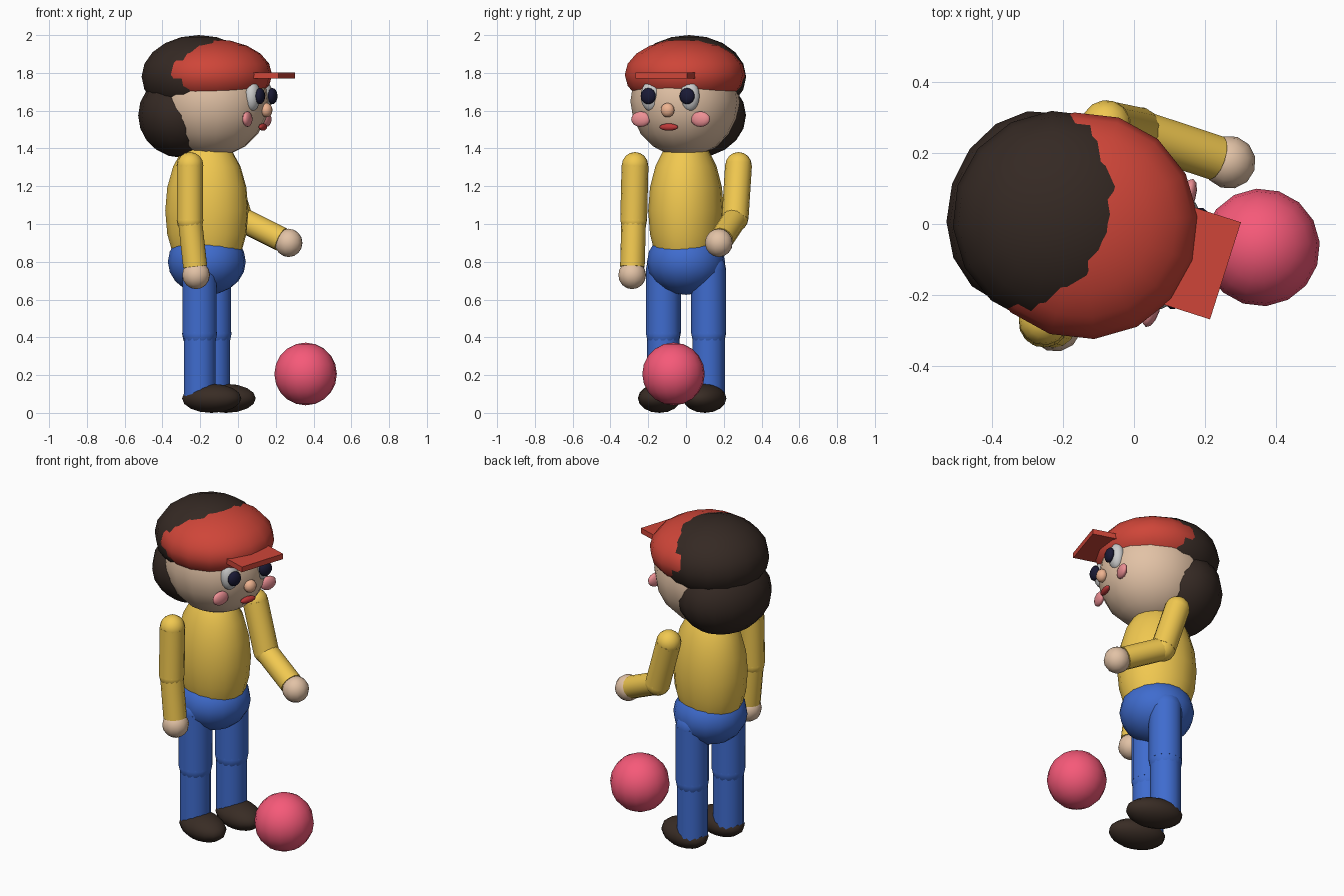
import bpy
from math import radians
from mathutils import Vector, Matrix

if "Cube" in bpy.data.objects:
    bpy.data.objects.remove(bpy.data.objects["Cube"])

TURN = Matrix.Rotation(radians(-17.7), 4, 'Z')   # the figure looks along +x, turned a little to the front
HEAD = Vector((-0.14, -0.005, 0))
BODY = Vector((-0.165, 0, 0))


def material(name, rgb):
    m = bpy.data.materials.new(name)
    m.diffuse_color = (*rgb, 1)
    m.use_nodes = True
    m.node_tree.nodes["Principled BSDF"].inputs["Base Color"].default_value = m.diffuse_color
    return m


SKIN = material("skin", (0.76, 0.54, 0.38))
HAIR = material("hair", (0.035, 0.022, 0.017))
RED = material("red_cloth", (0.62, 0.06, 0.04))
YELLOW = material("yellow_cloth", (0.88, 0.58, 0.08))
BLUE = material("blue_cloth", (0.05, 0.15, 0.62))
SHOE = material("shoe_leather", (0.04, 0.025, 0.018))
WHITE = material("eye_white", (0.8, 0.8, 0.8))
DARK = material("pupil_dark", (0.01, 0.01, 0.035))
NOSE = material("nose_skin", (0.85, 0.45, 0.28))
CHEEK = material("cheek_pink", (0.85, 0.28, 0.30))
LIP = material("lip_red", (0.5, 0.04, 0.04))
PINK = material("ball_pink", (0.92, 0.10, 0.19))


def finish(name, mat):
    ob = bpy.context.object
    ob.name = name
    ob.data.materials.append(mat)
    return ob


def ball(name, loc, radii, mat, seg=16, rings=10, turn=TURN):
    """Smooth ellipsoid at a world position, turned with the figure."""
    bpy.ops.mesh.primitive_uv_sphere_add(segments=seg, ring_count=rings, radius=1)
    ob = finish(name, mat)
    bpy.ops.object.shade_smooth()
    ob.matrix_world = Matrix.Translation(loc) @ turn @ Matrix.Diagonal((*radii, 1))
    return ob


def at(origin, f, l, z):
    """Forward / left / up offset from an origin to a world position."""
    return origin + TURN @ Vector((f, l, z))


def tube(name, a, b, r, mat, seg=14):
    """Straight limb segment between two points."""
    d = b - a
    bpy.ops.mesh.primitive_cylinder_add(vertices=seg, radius=r, depth=d.length)
    ob = finish(name, mat)
    bpy.ops.object.shade_smooth_by_angle(angle=radians(40))
    ob.matrix_world = Matrix.Translation((a + b) / 2) @ d.to_track_quat('Z', 'Y').to_matrix().to_4x4()
    return ob


def limb(name, top, mid, end, r1, r2, mat):
    """Two-part limb with round joints."""
    tube("upper_" + name, top, mid, r1, mat)
    tube("lower_" + name, mid, end, r2, mat)
    ball(name + "_top_joint", top, (r1,) * 3, mat, 14, 8)
    ball(name + "_mid_joint", mid, (r1,) * 3, mat, 14, 8)


# torso and trousers
ball("shirt_torso", at(BODY, 0, 0, 1.07), (0.224, 0.198, 0.40), YELLOW)
ball("trouser_seat", at(BODY, 0, 0, 0.80), (0.207, 0.207, 0.175), BLUE)

# legs and shoes
for side, s in (("left", 1), ("right", -1)):
    limb(side + "_leg", at(BODY, 0, s * 0.126, 0.76), at(BODY, 0, s * 0.126, 0.42),
         at(BODY, 0, s * 0.126, 0.08), 0.093, 0.086, BLUE)
    ball(side + "_shoe", at(BODY, 0.067, s * 0.126, 0.077), (0.164, 0.108, 0.077), SHOE, 16, 8)

# arms: the right one hangs, the left one reaches forward
ARMS = {
    "right": ((-0.254, -0.270, 1.31), (-0.254, -0.277, 1.02), (-0.222, -0.285, 0.73)),
    "left": ((-0.078, 0.278, 1.31), (0.008, 0.260, 1.03), (0.268, 0.174, 0.90)),
}
for side, pts in ARMS.items():
    shoulder, elbow, hand = map(Vector, pts)
    limb(side + "_arm", shoulder, elbow, elbow.lerp(hand, 0.85), 0.071, 0.065, YELLOW)
    ball(side + "_hand", hand, (0.075,) * 3, SKIN, 12, 8)

# head and hair
ball("head", at(HEAD, 0, 0, 1.65), (0.307, 0.288, 0.295), SKIN)
ball("top_hair", at(HEAD, -0.07, 0, 1.78), (0.305, 0.303, 0.22), HAIR)
ball("back_hair", at(HEAD, -0.163, 0, 1.575), (0.228, 0.28, 0.225), HAIR)

# cap with flat brim
ball("cap", at(HEAD, 0, 0, 1.79), (0.322, 0.32, 0.19), RED)
bpy.ops.mesh.primitive_cube_add(size=1)
brim = finish("cap_brim", RED)
brim.matrix_world = Matrix.Translation(at(HEAD, 0.305, 0, 1.785)) @ TURN @ Matrix.Diagonal((0.225, 0.287, 0.032, 1))

# face
for side, s in (("left", 1), ("right", -1)):
    ball(side + "_eye", at(HEAD, 0.26, s * 0.108, 1.677), (0.043, 0.055, 0.08), WHITE, 14, 10)
    ball(side + "_pupil", at(HEAD, 0.303, s * 0.108, 1.677), (0.026, 0.042, 0.043), DARK, 12, 8)
    ball(side + "_cheek", at(HEAD, 0.252, s * 0.166, 1.555), (0.023, 0.053, 0.041), CHEEK, 12, 8)
ball("nose", at(HEAD, 0.305, 0, 1.603), (0.032, 0.038, 0.038), NOSE, 12, 8)
ball("mouth", at(HEAD, 0.285, 0, 1.513), (0.018, 0.052, 0.019), LIP, 12, 8)

# toy ball
ball("toy_ball", Vector((0.358, -0.066, 0.206)), (0.166,) * 3, PINK)
